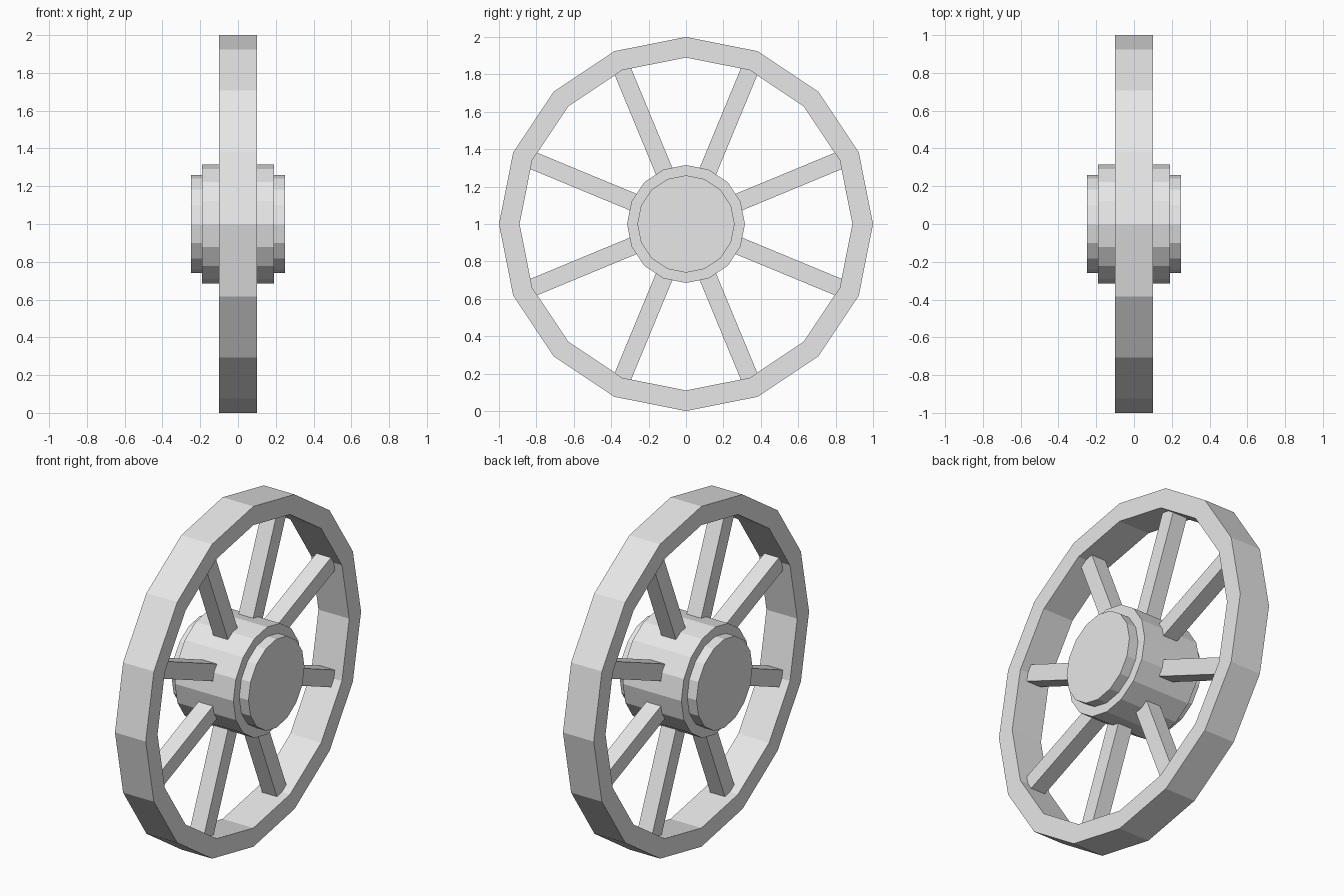
import bpy, bmesh
from math import pi, sin, cos
from mathutils import Matrix

cube = bpy.data.objects.get("Cube")
if cube:
    bpy.data.objects.remove(cube, do_unlink=True)

SIDES = 16
CENTRE = 1.0

grey = bpy.data.materials.new("plain_grey")
grey.use_nodes = True
colour = (0.8, 0.8, 0.8, 1)
grey.diffuse_color = colour
grey.node_tree.nodes["Principled BSDF"].inputs["Base Color"].default_value = colour


def add_object(name, bm):
    bmesh.ops.recalc_face_normals(bm, faces=bm.faces)
    mesh = bpy.data.meshes.new(name)
    bm.to_mesh(mesh)
    bm.free()
    mesh.materials.append(grey)
    obj = bpy.data.objects.new(name, mesh)
    obj.location.z = CENTRE
    bpy.context.collection.objects.link(obj)
    return obj


def ring(bm, x, radius):
    angles = [2 * pi * i / SIDES for i in range(SIDES)]
    return [bm.verts.new((x, radius * cos(a), radius * sin(a))) for a in angles]


def lathe(name, profile, closed):
    """Turn (x, radius) points around the axle; cap the ends if not closed."""
    bm = bmesh.new()
    rings = [ring(bm, x, r) for x, r in profile]
    pairs = list(zip(rings, rings[1:]))
    if closed:
        pairs.append((rings[-1], rings[0]))
    else:
        bm.faces.new(rings[0])
        bm.faces.new(rings[-1])
    for a, b in pairs:
        for i in range(SIDES):
            j = (i + 1) % SIDES
            bm.faces.new((a[i], a[j], b[j], b[i]))
    return add_object(name, bm)


# Rim and stepped hub
lathe("rim", [(-0.1, 1.0), (0.1, 1.0), (0.1, 0.89), (-0.1, 0.89)], True)
half = [(0.25, 0.26), (0.19, 0.26), (0.19, 0.315)]
lathe("hub", [(-x, r) for x, r in half] + half[::-1], False)

# Eight spokes running from inside the hub into the rim
THICK, INNER, OUTER = 0.095, 0.25, 0.92
for i in range(8):
    bm = bmesh.new()
    shape = (Matrix.Rotation(pi / 8 + i * pi / 4, 4, 'X')
             @ Matrix.Translation((0, (INNER + OUTER) / 2, 0))
             @ Matrix.Diagonal((THICK, OUTER - INNER, THICK, 1)))
    bmesh.ops.create_cube(bm, size=1, matrix=shape)
    add_object(f"spoke_{i + 1}", bm)
